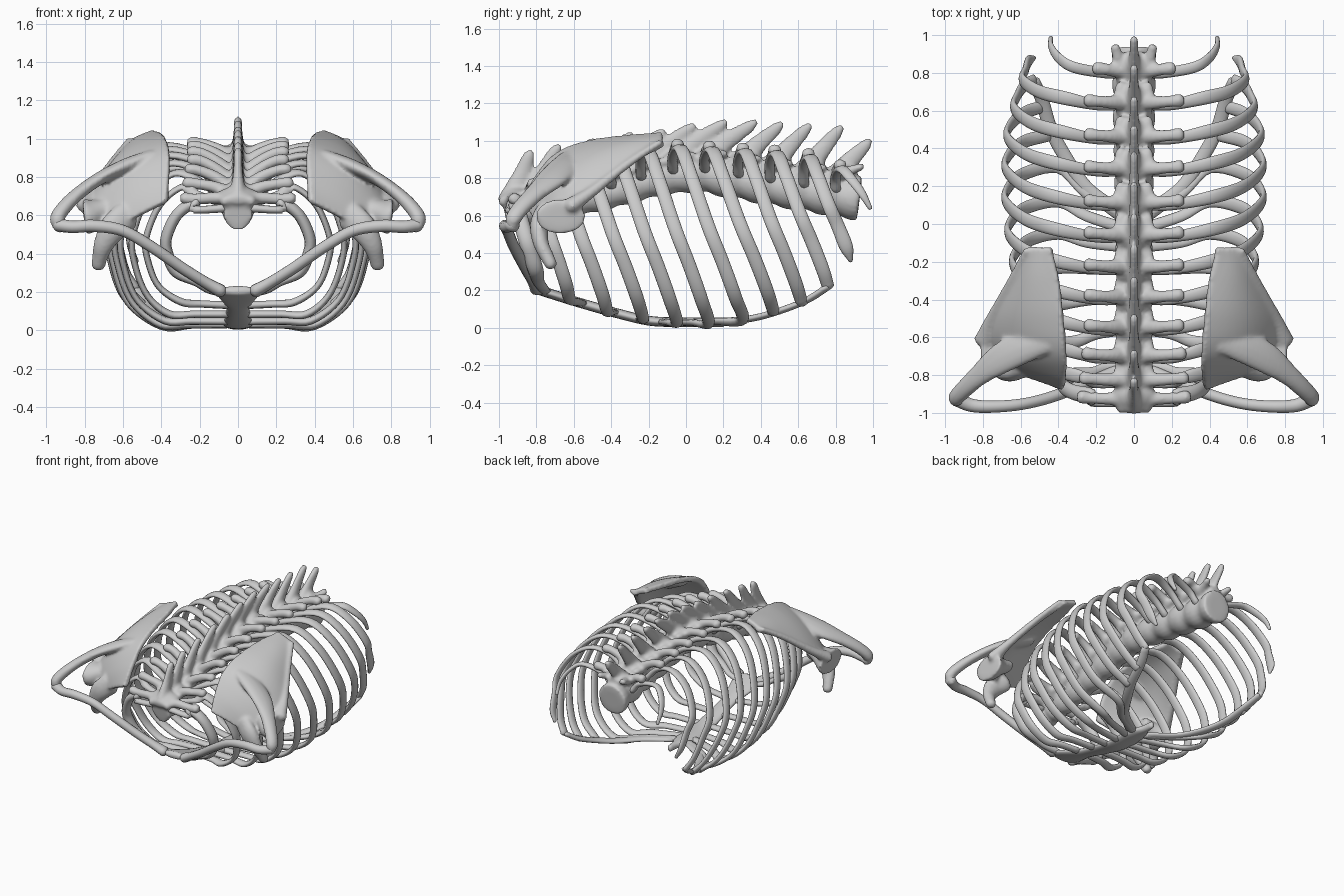
import bpy, bmesh, math
from mathutils import Vector as V

if "Cube" in bpy.data.objects:
    bpy.data.objects.remove(bpy.data.objects["Cube"])


def spline(pts, n):
    # Catmull-Rom through tuples (position plus radii), n steps per span
    p = [V(q) for q in pts]
    p = [p[0] * 2 - p[1]] + p + [p[-1] * 2 - p[-2]]
    out = []
    for i in range(1, len(p) - 2):
        a, b, c, d = p[i - 1:i + 3]
        for k in range(n):
            t = k / n
            out.append(0.5 * (2 * b + (c - a) * t + (2 * a - 5 * b + 4 * c - d) * t * t
                              + (3 * b - a - 3 * c + d) * t ** 3))
    return out + [p[-2]]


def finish(name, bm, mirror):
    if mirror:
        new = bmesh.ops.duplicate(bm, geom=bm.verts[:] + bm.edges[:] + bm.faces[:])['geom']
        for v in new:
            if isinstance(v, bmesh.types.BMVert):
                v.co.x = -v.co.x
    bmesh.ops.recalc_face_normals(bm, faces=bm.faces)
    me = bpy.data.meshes.new(name)
    bm.to_mesh(me)
    bm.free()
    ob = bpy.data.objects.new(name, me)
    bpy.context.collection.objects.link(ob)
    for f in me.polygons:
        f.use_smooth = True
    return ob


def sweep(name, pts, ref, mirror=True, n=5, sides=12, cap=.6):
    # pts: (x, y, z, wide half size, thin half size); ref gives the thin direction
    path = spline([tuple(q) for q in pts], n)
    pos = [V(q[:3]) for q in path]
    rad = [(max(q[3], .006), max(q[4], .006)) for q in path]
    tan = [(pos[min(i + 1, len(pos) - 1)] - pos[max(i - 1, 0)]).normalized() for i in range(len(pos))]
    # rounded ends
    for e, s in ((0, -1), (-1, 1)):
        tip = pos[e] + tan[e] * s * min(rad[e]) * cap
        new = (tip, (rad[e][0] * .6, rad[e][1] * .6), tan[e])
        for lst, v in zip((pos, rad, tan), new):
            lst.insert(0 if s < 0 else len(lst), v)
    bm = bmesh.new()
    rings = []
    for p, (w, h), t in zip(pos, rad, tan):
        r = V(ref(p)) if callable(ref) else V(ref)
        nrm = (r - t * r.dot(t)).normalized()
        side = t.cross(nrm)
        rings.append([bm.verts.new(p + side * w * math.cos(a) + nrm * h * math.sin(a))
                      for a in (2 * math.pi * k / sides for k in range(sides))])
    for r0, r1 in zip(rings, rings[1:]):
        for k in range(sides):
            j = (k + 1) % sides
            bm.faces.new((r0[k], r0[j], r1[j], r1[k]))
    bm.faces.new(rings[0])
    bm.faces.new(rings[-1])
    return finish(name, bm, mirror)


def fuse(name, obs, voxel, smooth):
    # melt overlapping parts into one smooth bone
    bpy.ops.object.select_all(action='DESELECT')
    for o in obs:
        o.select_set(True)
    bpy.context.view_layer.objects.active = obs[0]
    bpy.ops.object.join()
    obs[0].name = name
    m = obs[0].modifiers.new("fuse", 'REMESH')
    m.mode, m.voxel_size, m.use_smooth_shade = 'VOXEL', voxel, True
    s = obs[0].modifiers.new("smooth", 'SMOOTH')
    s.factor, s.iterations = .5, smooth


def lerp(a, b, t):
    return a + (b - a) * t


def centre_z(y):
    # height of the vertebral body axis
    k = [(-.97, .605), (-.7, .655), (-.42, .72), (-.14, .80), (.07, .825), (.4, .77), (.95, .685)]
    for (y0, z0), (y1, z1) in zip(k, k[1:]):
        if y <= y1:
            return lerp(z0, z1, (y - y0) / (y1 - y0))
    return k[-1][1]


def body_r(y):
    return lerp(.078, .114, (y + .97) / 1.9)


UP = (0, 0, 1)
outward = lambda p: (p.x, 0, p.z - .5)

LEVEL_Y = [-.92, -.82, -.69, -.54, -.38, -.22, -.05, .12, .30, .47, .65, .82]
RIB_TOP = [.67, .75, .82, .87, .91, .94, .96, .95, .94, .93, .91, .85]
RIB_W = [.375, .48, .55, .61, .64, .665, .68, .68, .67, .635, .59, .44]
RIB_END = [(.22, -.79, .25), (.30, -.62, .15), (.36, -.42, .085), (.38, -.23, .05),
           (.40, -.05, .028), (.40, .12, .022), (.40, .30, .04), (.45, .47, .08),
           (.49, .62, .13), (.53, .76, .22), (.53, .88, .36), (.44, .985, .64)]
STERNAL_Y = [-.75, -.56, -.39, -.24, -.12, -.02, .05]
SPINOUS = [(.09, .94), (.14, .97), (.20, 1.0), (.25, 1.03), (.26, 1.05), (.26, 1.08),
           (.26, 1.10), (.25, 1.10), (.21, 1.09), (.19, 1.08), (.18, 1.07), (.16, 1.0)]


def sternum_z(y):
    return max(.03, .03 + .17 * max(0, (-.15 - y) / .63) ** 1.2)


# vertebral bodies, waisted between the discs
column = [(0, -.965, .605, .08, .085)]
for i, y in enumerate(LEVEL_Y):
    gap = (LEVEL_Y[min(i + 1, 11)] - LEVEL_Y[max(i - 1, 0)]) / (2 if 0 < i < 11 else 1)
    for f, s in ((-.36, 1.04), (0, .9), (.36, 1.04)):
        yy = y + f * gap
        column.append((0, yy, centre_z(yy), body_r(yy) * s, body_r(yy) * s))
column[1:2] = []
column.append((0, .925, .69, .118, .12))
spine = [sweep("vertebral_bodies", column, UP, False, 4, 20, .03)]

for i, y in enumerate(LEVEL_Y):
    zc, r, zt = centre_z(y), body_r(y), RIB_TOP[i]
    dy, tz = SPINOUS[i]
    zb = zc + r
    # neural arch and spinous process
    spine.append(sweep("neural_arch", [(0, y - .06, zb - .01, .075, .035), (0, y + .01, zb + .01, .105, .05),
                                       (0, y + .07, zb + .01, .07, .04)], UP, False))
    spine.append(sweep("spinous_process", [
        (0, y - .02, zb - .01, .05, .065), (0, y + dy * .45, lerp(zb, tz, .5), .026, .048),
        (0, y + dy * .85, tz - .028, .024, .034), (0, y + dy, tz, .022, .02)], lambda p: (0, -.6, 1), False))
    # transverse process
    tx = (.20 if i == 11 else .245 + max(0, 3 - i) * .012)
    spine.append(sweep("transverse_process", [
        (.03, y, zb - .01, .055, .045), (.12, y - .005, lerp(zb, zt + .02, .6), .036, .032),
        (tx - .05, y, zt + .015, .032, .03), (tx, y + .005, zt + .02, .038, .034)], UP))
    # articular process
    big = .03 if i == 11 else 0
    spine.append(sweep("articular_process", [
        (.06, y - .06, zb - .02, .035, .03), (.075, y + .02, zb + .01, .035, .03),
        (.07 + big, y + .09 + big, zb + .015 + big, .026, .02)], UP))

    # rib: head, angle, side sweep, front end
    xe, ye, ze = RIB_END[i]
    w, h = RIB_W[i], zt - ze
    wide, thin = (.036, .017) if i else (.042, .03)
    pts = [(r * .8, y - .02, zc + r * .3, .028, .022), (tx * .8, y - .02, zt - .04, .028, .02)]
    for fx, fz, fy in ((.60, .0, .06), (.85, .16, .22), (1, .45, .48), (.975, .66, .70), (.86, .87, .9)):
        fx = max(fx, (xe / w + 1) / 2 if fz > .8 else fx)
        pts.append((w * fx, lerp(y, ye, fy), zt - h * fz, wide, thin))
    if i == 11:
        pts = pts[:2] + [(.32, .83, .85, .03, .017), (.40, .88, .80, .028, .015), (.44, .94, .72, .022, .013)]
    end = .012 if i > 9 else .033
    pts.append((xe, ye, ze, end, min(end, .02)))
    # cartilage to the breastbone
    if i < 7:
        ys = STERNAL_Y[i]
        zs = sternum_z(ys)
        pts.append((lerp(.07, xe, .55), lerp(ys, ye, .45 if i > 4 else .35), lerp(zs, ze, .35), .03, .019))
        pts.append((.06, ys, zs, .03, .02))
    sweep("rib", pts, outward)

fuse("spine", spine, .012, 5)

# costal margin joining the lower ribs to the breastbone
sweep("costal_margin", [(.53, .76, .22, .03, .018), (.485, .65, .15, .035, .018), (.44, .50, .09, .036, .018),
                        (.36, .35, .05, .036, .018), (.25, .19, .035, .036, .018), (.08, .06, .03, .04, .018)], UP)

# breastbone
sweep("breastbone", [(0, y, sternum_z(y), w, .026) for y, w in
                     ((-.80, .10), (-.74, .11), (-.64, .085), (-.54, .06), (-.38, .065), (-.2, .075),
                      (-.04, .08), (.06, .06), (.13, .03), (.2, .018))], UP, False, 5, 16)

# collarbone
sweep("collarbone", [(.94, -.925, .55, .04, .035), (.86, -.96, .54, .035, .032), (.75, -.967, .545, .032, .032),
                     (.6, -.955, .52, .03, .03), (.45, -.92, .435, .03, .03), (.29, -.86, .325, .032, .03),
                     (.17, -.815, .25, .035, .03), (.09, -.79, .205, .045, .035)], UP)

# shoulder blade plate lofted between inner and outer borders
inner = [(.38, -.885, .68), (.365, -.80, .83), (.365, -.68, .95), (.38, -.5, 1.01), (.40, -.3, 1.035), (.445, -.125, 1.05)]
outer = [(.58, -.81, .57), (.71, -.75, .56), (.79, -.65, .62), (.765, -.5, .73), (.655, -.3, .89), (.565, -.125, 1.0)]
a, b = spline(inner, 6), spline(outer, 6)
bm = bmesh.new()
grid = []
for i, (p, q) in enumerate(zip(a, b)):
    bulge = .06 * math.sin(math.pi * i / (len(a) - 1))
    grid.append([bm.verts.new(p.lerp(q, k / 12) + V((.5, -.1, .85)) * bulge * math.sin(math.pi * k / 12))
                 for k in range(13)])
for r0, r1 in zip(grid, grid[1:]):
    for k in range(12):
        bm.faces.new((r0[k], r0[k + 1], r1[k + 1], r1[k]))
bmesh.ops.recalc_face_normals(bm, faces=bm.faces)
bmesh.ops.solidify(bm, geom=bm.faces[:], thickness=.04)
blade = [finish("shoulder_blade", bm, True)]

# ridge running out to the shoulder tip
blade.append(sweep("shoulder_blade_ridge", [
    (.45, -.62, .915, .06, .03), (.58, -.655, .86, .085, .04), (.71, -.715, .80, .085, .035),
    (.82, -.80, .725, .06, .035), (.90, -.875, .65, .05, .038), (.945, -.925, .58, .045, .038),
    (.92, -.925, .53, .035, .03)], (.5, 0, .85)))
# outer border, joint socket and hooked process
blade.append(sweep("shoulder_blade_border", [
    (.79, -.62, .65, .06, .045), (.755, -.5, .73, .03, .03), (.65, -.3, .885, .022, .022),
    (.57, -.14, .99, .018, .018)], UP))
blade.append(sweep("shoulder_socket", [
    (.62, -.66, .66, .06, .04), (.70, -.665, .63, .08, .06), (.77, -.67, .60, .125, .088),
    (.80, -.67, .595, .135, .095)], UP, True, 4, 20, .05))
blade.append(sweep("hooked_process", [
    (.58, -.76, .60, .08, .05), (.65, -.785, .535, .075, .05), (.70, -.775, .45, .055, .042),
    (.72, -.745, .385, .042, .038), (.73, -.72, .335, .038, .034)], (0, 1, .2)))
fuse("shoulder_blades", blade, .011, 8)
